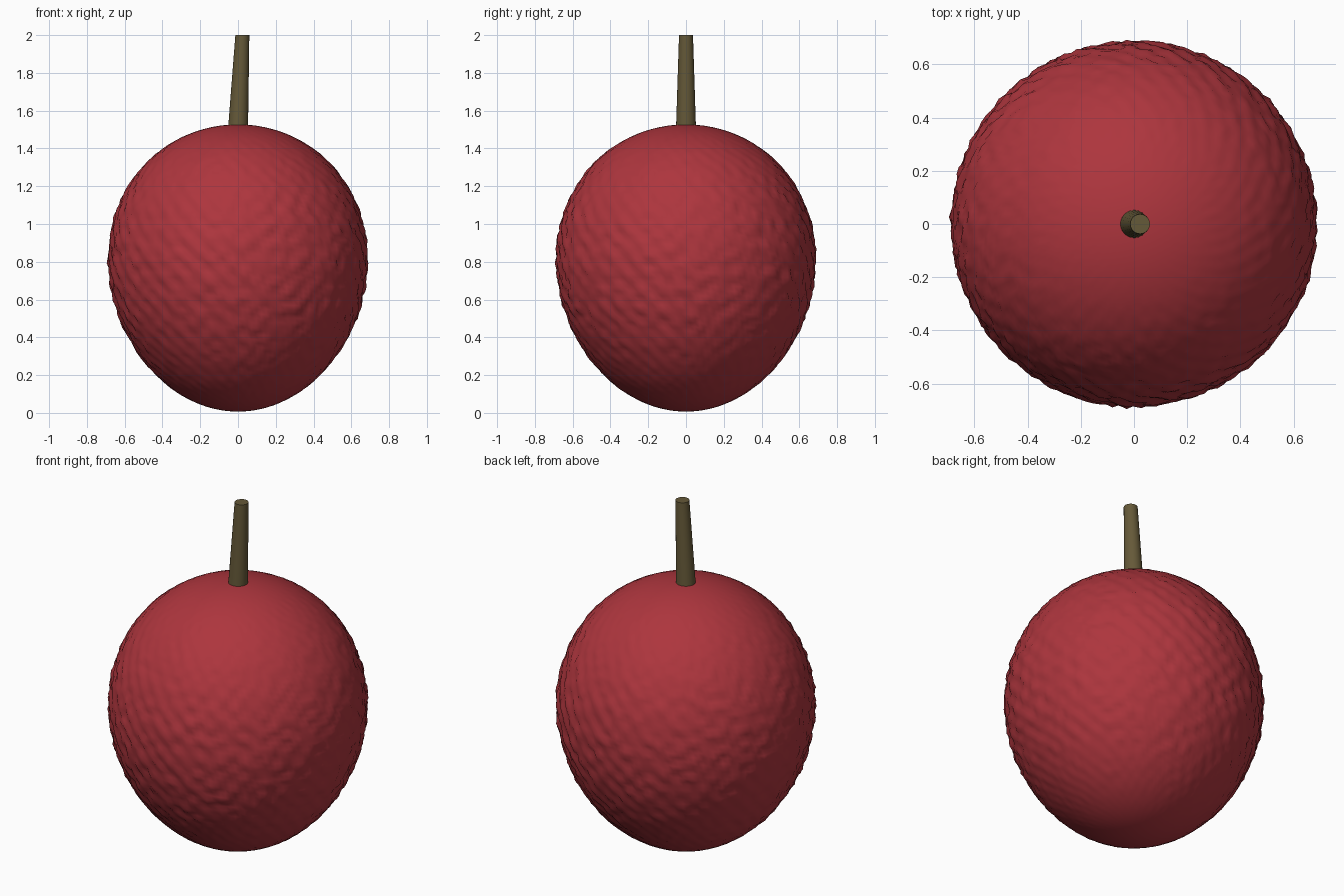
import bpy, bmesh, math
from mathutils import Vector, noise

default = bpy.data.objects.get("Cube")
if default:
    bpy.data.objects.remove(default, do_unlink=True)


def material(name, rgb):
    mat = bpy.data.materials.new(name)
    mat.use_nodes = True
    mat.diffuse_color = (*rgb, 1)
    mat.node_tree.nodes["Principled BSDF"].inputs["Base Color"].default_value = (*rgb, 1)
    return mat


def finish(bm, name, mat, angle):
    mesh = bpy.data.meshes.new(name)
    bm.to_mesh(mesh)
    bm.free()
    obj = bpy.data.objects.new(name, mesh)
    bpy.context.collection.objects.link(obj)
    mesh.materials.append(mat)
    bpy.ops.object.select_all(action='DESELECT')
    obj.select_set(True)
    bpy.context.view_layer.objects.active = obj
    bpy.ops.object.shade_smooth_by_angle(angle=math.radians(angle))
    return obj


red = material("red rind", (0.42, 0.036, 0.047))
brown = material("brown stem", (0.13, 0.10, 0.04))

# Fruit: slightly top-heavy ball with scaly bumps that fade out at the poles
bm = bmesh.new()
bmesh.ops.create_uvsphere(bm, u_segments=160, v_segments=96, radius=1)
for v in bm.verts:
    n = v.co.normalized()
    ring = math.hypot(n.x, n.y)
    around, polar = math.atan2(n.y, n.x), math.acos(max(-1, min(1, n.z)))
    wobble = noise.noise(n * 7)
    scales = math.sin(36 * around + wobble * 2) * math.sin(40 * polar + wobble * 3)
    rough = noise.noise(n * 16)
    bump = 1 + ring ** 3 * (0.011 * scales + 0.014 * rough)
    width = 0.683 * (1 + 0.06 * n.z) * bump
    v.co = Vector((n.x * width, n.y * width, 0.767 + 0.76 * n.z * bump))
finish(bm, "fruit", red, 80)

# Stem: tapered rod leaning towards the left
bm = bmesh.new()
bmesh.ops.create_cone(bm, cap_ends=True, segments=24, radius1=0.053,
                      radius2=0.037, depth=0.5)
for v in bm.verts:
    v.co.z += 1.75
    v.co.x += 0.023 * (v.co.z - 1.5) / 0.5
finish(bm, "stem", brown, 40)
